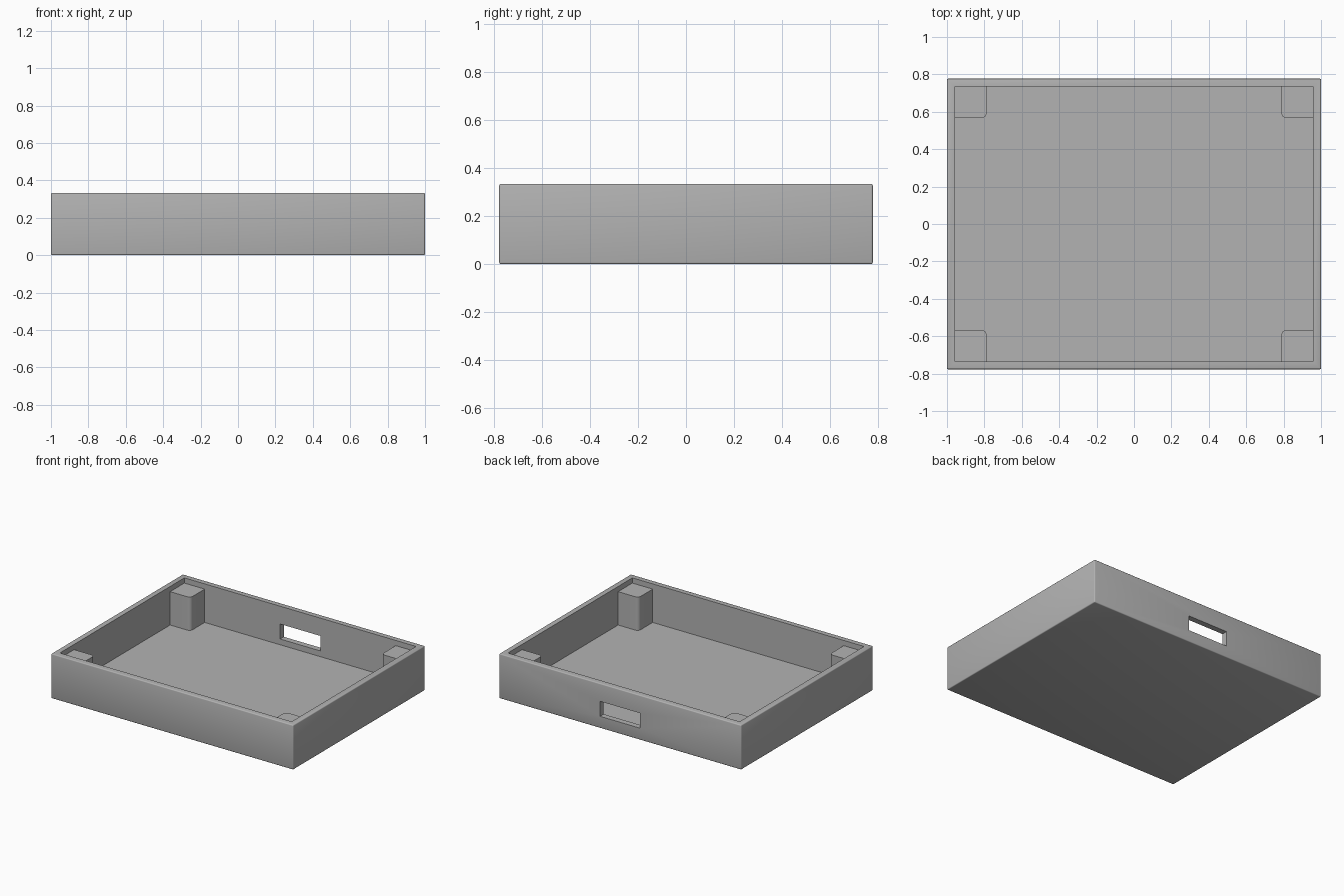
import bpy, bmesh, math

old = bpy.data.objects.get("Cube")
if old:
    bpy.data.objects.remove(old, do_unlink=True)

HX, HY, H = 1.0, 0.777, 0.333      # outer half sizes and height
WALL, FLOOR = 0.043, 0.045
POST, POST_TOP, RADIUS = 0.168, 0.294, 0.027

grey = bpy.data.materials.new("plain grey")
grey.use_nodes = True
colour = (0.45, 0.45, 0.45, 1)
grey.diffuse_color = colour
grey.node_tree.nodes["Principled BSDF"].inputs["Base Color"].default_value = colour


def make_object(name, bm):
    bmesh.ops.recalc_face_normals(bm, faces=bm.faces[:])
    mesh = bpy.data.meshes.new(name)
    bm.to_mesh(mesh)
    bm.free()
    mesh.materials.append(grey)
    obj = bpy.data.objects.new(name, mesh)
    bpy.context.collection.objects.link(obj)
    return obj


def block(x0, x1, y0, y1, z0, z1):
    bm = bmesh.new()
    bmesh.ops.create_cube(bm, size=1)
    for v in bm.verts:
        v.co = (x1 if v.co.x > 0 else x0, y1 if v.co.y > 0 else y0, z1 if v.co.z > 0 else z0)
    return bm


def activate(obj):
    bpy.ops.object.select_all(action='DESELECT')
    obj.select_set(True)
    bpy.context.view_layer.objects.active = obj


def cut(obj, cutter):
    mod = obj.modifiers.new("cut", 'BOOLEAN')
    mod.operation, mod.solver, mod.object = 'DIFFERENCE', 'EXACT', cutter
    activate(obj)
    bpy.ops.object.modifier_apply(modifier=mod.name)
    bpy.data.objects.remove(cutter, do_unlink=True)


# Tray: softly rounded block, hollowed out, with a slot through the back wall
bm = block(-HX, HX, -HY, HY, 0, H)
bmesh.ops.bevel(bm, geom=bm.edges[:], offset=0.007, segments=3, profile=0.5, affect='EDGES')
tray = make_object("tray", bm)
ix, iy = HX - WALL, HY - WALL
cut(tray, make_object("hollow_cutter", block(-ix, ix, -iy, iy, FLOOR, H + 0.2)))
cut(tray, make_object("slot_cutter", block(-0.166, 0.166, iy - 0.1, HY + 0.1, 0.088, 0.2)))
activate(tray)
bpy.ops.object.shade_smooth_by_angle(angle=math.radians(35))

# Corner posts: square columns with the inward edge rounded
for side, sx in (("left", 1), ("right", -1)):
    for end, sy in (("front", -1), ("back", 1)):
        xs, ys = sorted((sx * ix, sx * (ix - POST))), sorted((sy * iy, sy * (iy - POST)))
        bm = block(*xs, *ys, FLOOR, POST_TOP)
        inner = [e for e in bm.edges
                 if all(abs(v.co.x) < ix - 0.1 and abs(v.co.y) < iy - 0.1 for v in e.verts)]
        bmesh.ops.bevel(bm, geom=inner, offset=RADIUS, segments=6, profile=0.5, affect='EDGES')
        post = make_object(f"{end}_{side}_post", bm)
        activate(post)
        bpy.ops.object.shade_smooth_by_angle(angle=math.radians(35))
